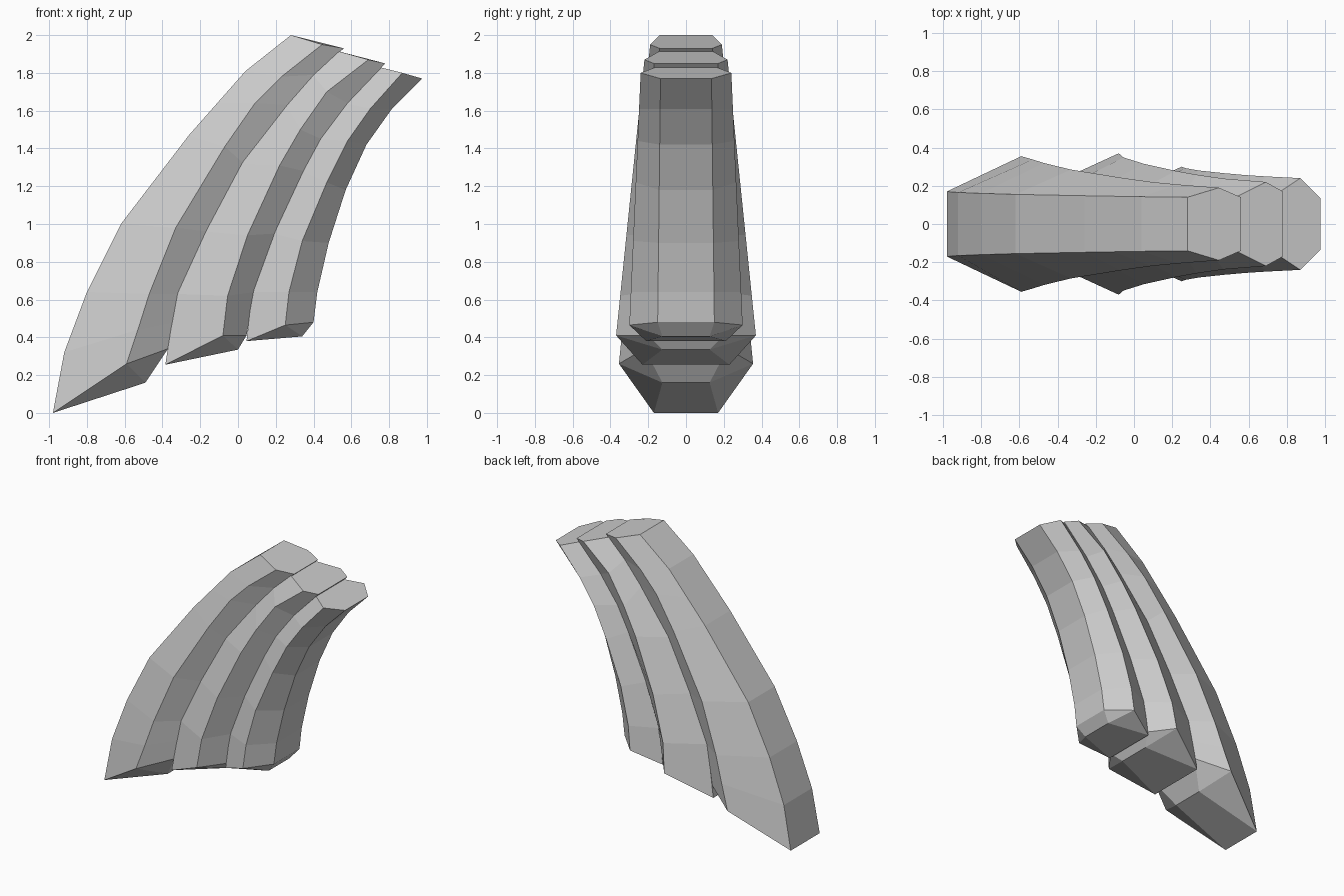
import bpy
import bmesh

cube = bpy.data.objects.get("Cube")
if cube:
    bpy.data.objects.remove(cube, do_unlink=True)

grey = bpy.data.materials.new("plain_grey")
grey.use_nodes = True
colour = (0.6, 0.6, 0.6, 1)
grey.diffuse_color = colour
grey.node_tree.nodes["Principled BSDF"].inputs["Base Color"].default_value = colour


def rail(points, low, high):
    """Turn side-profile points into (x, half width, z), tapering with height."""
    start, end = points[0][1], points[-1][1]
    return [(x, low + (high - low) * (z - start) / (end - start), z)
            for x, z in points]


def feather(name, lead, ridge, trail, heel):
    """Loft a six-sided blade along three rails, with a bevelled lower tip."""
    bm = bmesh.new()

    def add(x, y, z):
        return bm.verts.new((x, y, z))

    rings = []
    for row in zip(lead, ridge, trail):
        left = [add(x, y, z) for x, y, z in row]
        right = [add(x, -y, z) for x, y, z in reversed(row)]
        rings.append(left + right)

    # Side walls and top end
    for lower, upper in zip(rings, rings[1:]):
        for i in range(6):
            j = (i + 1) % 6
            bm.faces.new((lower[i], lower[j], upper[j], upper[i]))
    bm.faces.new(rings[-1])

    # Lower tip: sloping underside and short heel bevel
    x, y, z = heel
    heel_back, heel_front = add(x, y, z), add(x, -y, z)
    a, b, c, d, e, f = rings[0]
    for face in ((a, b, heel_back), (b, c, heel_back),
                 (f, e, heel_front), (e, d, heel_front),
                 (a, heel_back, heel_front, f), (c, d, heel_front, heel_back)):
        bm.faces.new(face)

    bmesh.ops.recalc_face_normals(bm, faces=bm.faces[:])
    mesh = bpy.data.meshes.new(name)
    bm.to_mesh(mesh)
    bm.free()
    mesh.materials.append(grey)
    obj = bpy.data.objects.new(name, mesh)
    bpy.context.collection.objects.link(obj)
    return obj


def tucked(trail, tip):
    """Leading rail of a blade, set slightly into the blade ahead of it."""
    return [tip] + [(x - 0.015, z) for x, z in trail[1:]]


# Side profiles of the blades, from tip to root
outer_lead = [(-.98, 0), (-.92, .32), (-.8, .64), (-.62, 1), (-.26, 1.47),
              (-.11, 1.64), (.04, 1.81), (.28, 2)]
outer_ridge = [(-.59, .26), (-.53, .44), (-.47, .63), (-.33, .98), (-.07, 1.41),
               (.09, 1.64), (.23, 1.78), (.445, 1.95)]
outer_trail = [(-.37, .34), (-.34, .48), (-.31, .63), (-.16, .96), (.03, 1.32),
               (.27, 1.63), (.41, 1.79), (.56, 1.93)]
middle_ridge = [(-.08, .41), (-.055, .62), (.05, .94), (.22, 1.31), (.33, 1.5),
                (.47, 1.7), (.69, 1.87)]
middle_trail = [(.045, .41), (.09, .64), (.2, .95), (.35, 1.28), (.44, 1.45),
                (.58, 1.64), (.78, 1.85)]
inner_ridge = [(.25, .465), (.27, .64), (.34, .91), (.47, 1.22), (.58, 1.44),
               (.7, 1.61), (.87, 1.8)]
inner_trail = [(.4, .48), (.42, .64), (.48, .9), (.57, 1.18), (.68, 1.42),
               (.815, 1.61), (.975, 1.77)]

middle_lead = tucked(outer_trail[1:], (-.385, .255))
middle_lead[-1] = (.53, 1.915)
inner_lead = tucked(middle_trail, (.045, .38))
inner_lead[-1] = (.75, 1.83)

feather("outer_feather", rail(outer_lead, .17, .14), rail(outer_ridge, .355, .19),
        rail(outer_trail, .22, .14), (-.49, .125, .16))
feather("middle_feather", rail(middle_lead, .23, .14), rail(middle_ridge, .37, .22),
        rail(middle_trail, .2, .17), (0, .125, .335))
feather("inner_feather", rail(inner_lead, .21, .16), rail(inner_ridge, .3, .24),
        rail(inner_trail, .15, .135), (.34, .125, .405))
